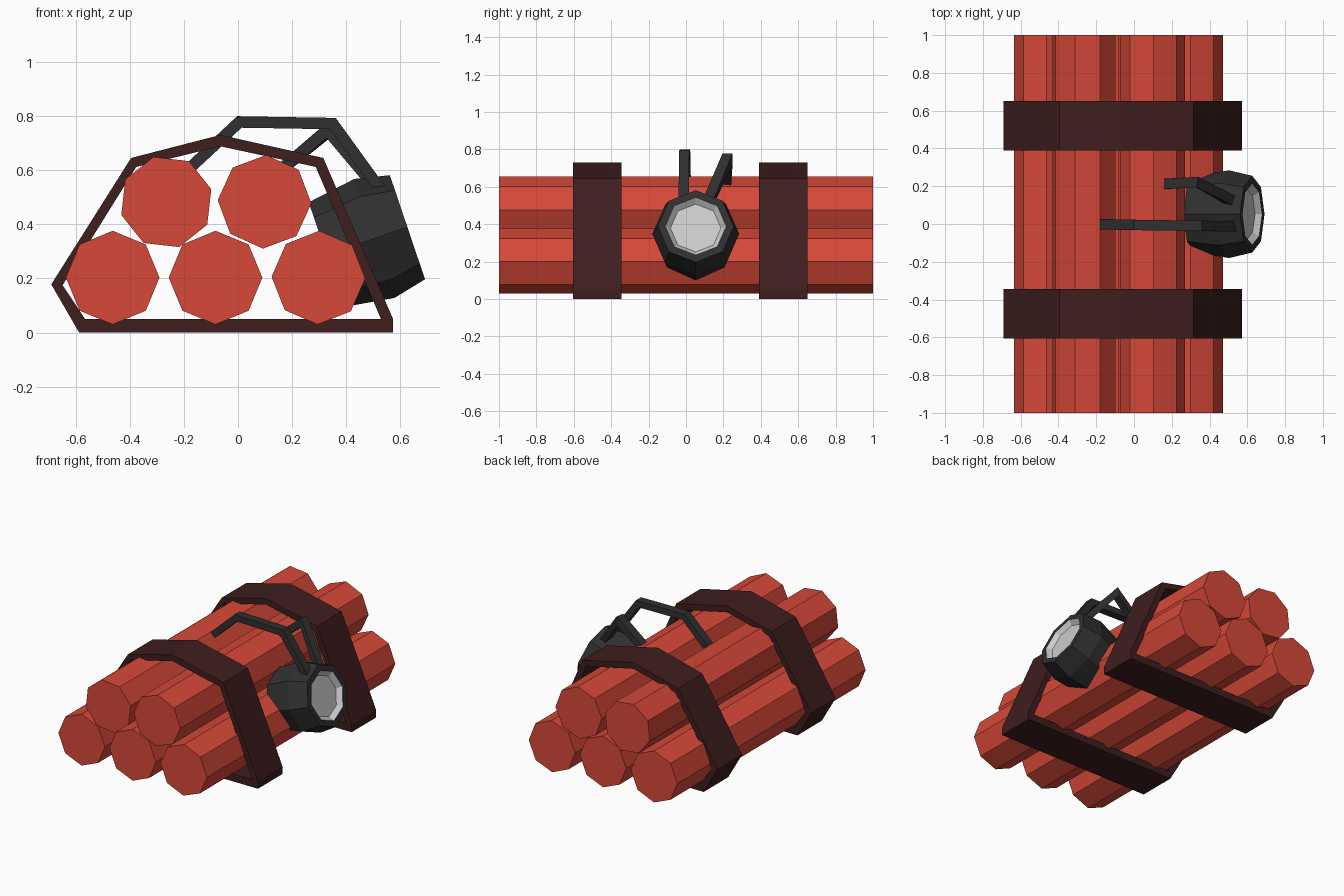
import bpy
import bmesh
from math import cos, sin, pi, radians
from mathutils import Vector

if "Cube" in bpy.data.objects:
    bpy.data.objects.remove(bpy.data.objects["Cube"])


def material(name, rgb):
    m = bpy.data.materials.new(name)
    m.diffuse_color = (*rgb, 1)
    m.use_nodes = True
    m.node_tree.nodes["Principled BSDF"].inputs["Base Color"].default_value = m.diffuse_color
    return m


RED = material("red_paper", (0.68, 0.065, 0.04))
BROWN = material("dark_strap", (0.05, 0.013, 0.013))
BLACK = material("black_casing", (0.028, 0.029, 0.028))
GLASS = material("pale_glass", (0.6, 0.6, 0.6))


def loft(name, rings, mat, closed=False):
    """Skin a list of equal-length vertex rings; cap the ends unless closed."""
    bm = bmesh.new()
    vs = [[bm.verts.new(p) for p in ring] for ring in rings]
    n = len(vs[0])
    pairs = list(zip(vs, vs[1:] + vs[:1])) if closed else list(zip(vs, vs[1:]))
    for a, b in pairs:
        for i in range(n):
            j = (i + 1) % n
            bm.faces.new((a[i], a[j], b[j], b[i]))
    if not closed:
        bm.faces.new(vs[0][::-1])
        bm.faces.new(vs[-1])
    bmesh.ops.recalc_face_normals(bm, faces=bm.faces)
    me = bpy.data.meshes.new(name)
    bm.to_mesh(me)
    bm.free()
    me.materials.append(mat)
    ob = bpy.data.objects.new(name, me)
    bpy.context.collection.objects.link(ob)
    return ob


# Octagonal sticks: centre x, centre z, roll in degrees
STICKS = [(-0.463, 0.203, 0), (-0.083, 0.203, 0), (0.297, 0.203, -1),
          (-0.265, 0.482, 16), (0.098, 0.483, -2)]
for k, (x, z, roll) in enumerate(STICKS):
    angles = [radians(roll) + i * pi / 4 for i in range(8)]
    loft(f"stick_{k + 1}",
         [[(x + 0.173 * cos(a), y, z + 0.173 * sin(a)) for a in angles]
          for y in (-1, 1)], RED)

# Straps: a hollow band around the bundle
OUTER = [(-0.587, 0), (0.572, 0), (0.572, 0.052), (0.315, 0.645),
         (-0.065, 0.73), (-0.395, 0.645), (-0.69, 0.178)]
INNER = [(-0.565, 0.05), (0.528, 0.05), (0.526, 0.055), (0.287, 0.612),
         (-0.065, 0.688), (-0.376, 0.612), (-0.648, 0.175)]
for name, y0, y1 in (("front_strap", -0.605, -0.345), ("back_strap", 0.39, 0.65)):
    loft(name, [[(x, y, z) for x, z in prof] for prof, y in
                ((OUTER, y0), (OUTER, y1), (INNER, y1), (INNER, y0))],
         BROWN, closed=True)

# Timer: octagonal barrel facing right and slightly upward
CENTRE = Vector((0.626, 0.052, 0.389))
AXIS = Vector((0.947, 0, 0.32)).normalized()
UP = Vector((-AXIS.z, 0, AXIS.x))
SIDE = Vector((0, 1, 0))


def timer_ring(radius, depth):
    return [CENTRE - AXIS * depth
            + (UP * cos(i * pi / 4) + SIDE * sin(i * pi / 4)) * radius
            for i in range(8)]


timer = loft("timer", [timer_ring(r, d) for r, d in
                       ((0.204, 0.316), (0.232, 0.129), (0.203, 0),
                        (0.163, 0.0), (0.135, 0.03))], BLACK)
# Pale dial and its sloping rim
timer.data.materials.append(GLASS)
for p in timer.data.polygons:
    if all(v >= 24 for v in p.vertices):
        p.material_index = 1


def wire(name, points, width=0.055, height=0.042):
    """Square wire with mitred bends."""
    pts = [Vector(p) for p in points]
    rings = []
    for i, p in enumerate(pts):
        d0 = (p - pts[max(i - 1, 0)]).normalized()
        d1 = (pts[min(i + 1, len(pts) - 1)] - p).normalized()
        t = (d0 + d1).normalized()
        bend = t.dot(d1 if d1.length else d0)
        side = (SIDE - t * t.dot(SIDE)).normalized()
        nrm = side.cross(t) * (height / 2 / bend)
        side *= width / 2
        rings.append([p + side + nrm, p - side + nrm, p - side - nrm, p + side - nrm])
    loft(name, rings, BLACK)


# Wires from the timer into the sticks
wire("long_wire", [(-0.24, 0.0, 0.55), (0.005, -0.005, 0.778),
                   (0.35, -0.01, 0.772), (0.54, -0.012, 0.51)])
wire("short_wire", [(0.12, 0.21, 0.57), (0.335, 0.222, 0.748), (0.53, 0.115, 0.51)])
